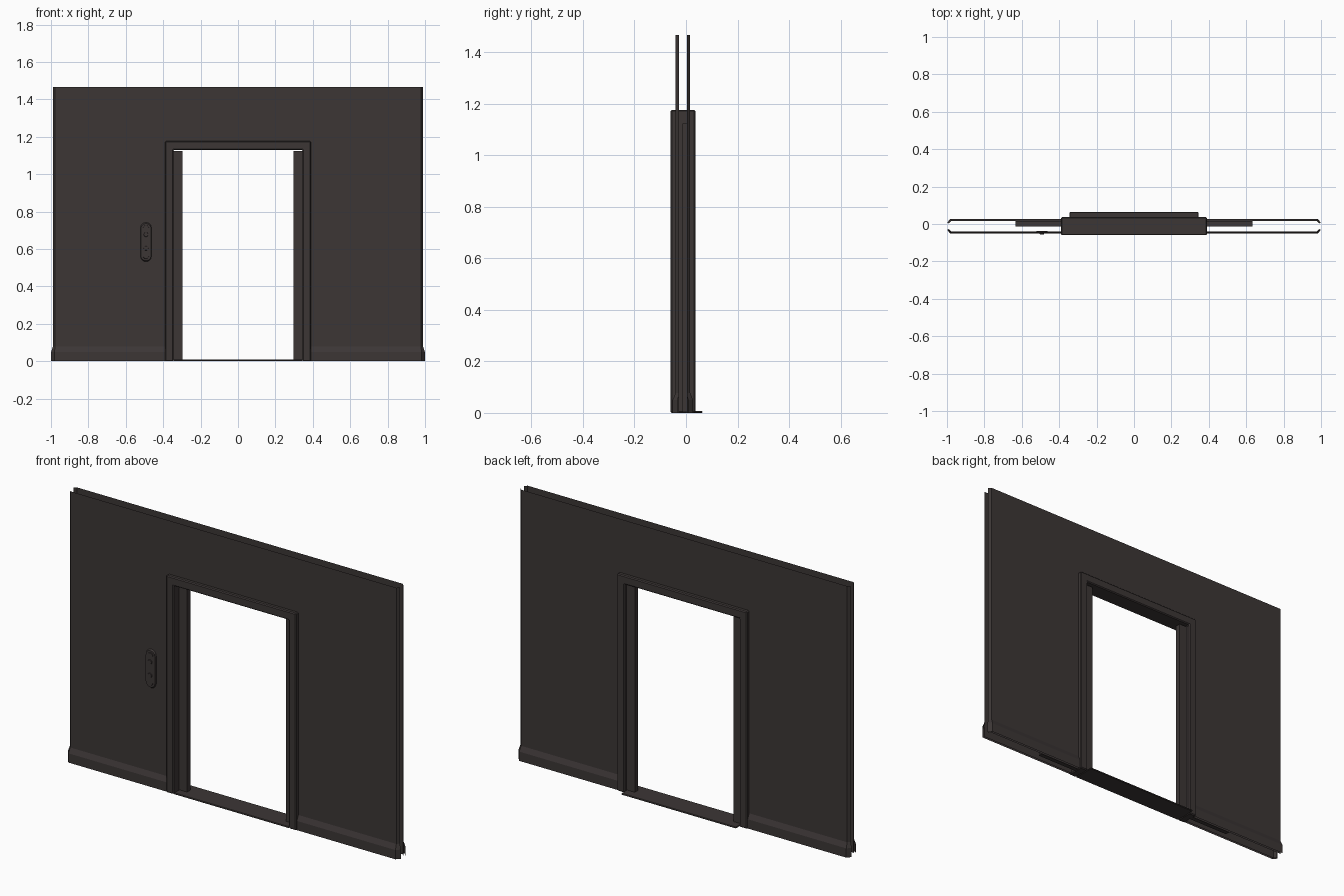
import bpy, bmesh, math

if "Cube" in bpy.data.objects:
    bpy.data.objects.remove(bpy.data.objects["Cube"])

YC = -0.012          # mid plane of the wall thickness
TOP = 1.467

mat = bpy.data.materials.new("dark_brown_metal")
mat.diffuse_color = (0.045, 0.037, 0.036, 1)
mat.use_nodes = True
mat.node_tree.nodes["Principled BSDF"].inputs["Base Color"].default_value = mat.diffuse_color


def make(name, bm, bevel=0):
    me = bpy.data.meshes.new(name)
    bm.to_mesh(me)
    bm.free()
    ob = bpy.data.objects.new(name, me)
    bpy.context.collection.objects.link(ob)
    me.materials.append(mat)
    if bevel:
        m = ob.modifiers.new("bevel", 'BEVEL')
        m.width, m.segments = bevel, 1
        m.limit_method = 'ANGLE'
    return ob


def faces(bm, polys):
    for p in polys:
        bm.faces.new([bm.verts.new(c) for c in p])


def prism(bm, outline, y0, y1, shrink=1.0):
    """Extrude an x/z outline from y0 to y1; the y0 end may be scaled."""
    cx = sum(p[0] for p in outline) / len(outline)
    cz = sum(p[1] for p in outline) / len(outline)
    a = [bm.verts.new((cx + (x - cx) * shrink, y0, cz + (z - cz) * shrink)) for x, z in outline]
    b = [bm.verts.new((x, y1, z)) for x, z in outline]
    n = len(a)
    bm.faces.new(a)
    bm.faces.new(b[::-1])
    for i in range(n):
        j = (i + 1) % n
        bm.faces.new((a[j], a[i], b[i], b[j]))
    bmesh.ops.recalc_face_normals(bm, faces=bm.faces)


def rect(x0, x1, z0, z1):
    return [(x0, z0), (x1, z0), (x1, z1), (x0, z1)]


def capsule(cx, z0, z1, r, n=6):
    pts = [(cx + r * math.cos(math.pi * i / n), z1 - r + r * math.sin(math.pi * i / n)) for i in range(n + 1)]
    pts += [(cx - r * math.cos(math.pi * i / n), z0 + r - r * math.sin(math.pi * i / n)) for i in range(n + 1)]
    return pts


# Thin wall skins and skirtings, front and back
for side, label in ((-1, "front"), (1, "back")):
    yf, ye = YC + side * 0.028, YC + side * 0.015      # skin face, folded edge
    bm = bmesh.new()
    U = [(-0.978, 0), (-0.37, 0), (-0.37, 1.15), (0.37, 1.15), (0.37, 0),
         (0.978, 0), (0.978, TOP), (-0.978, TOP)]
    faces(bm, [[(x, yf, z) for x, z in U]])
    for s in (-1, 1):
        q = [(s * 0.978, yf, 0), (s * 0.99, ye, 0), (s * 0.99, ye, TOP), (s * 0.978, yf, TOP)]
        faces(bm, [q if s > 0 else q[::-1]])
    if side > 0:
        bmesh.ops.reverse_faces(bm, faces=bm.faces)
    make(label + "_wall_skin", bm)

    bm = bmesh.new()
    # each row: outline along x as (x, half depth), with its height
    low = [(0.37, 0.040), (0.981, 0.040), (0.999, 0.020)]
    high = [(0.37, 0.028), (0.978, 0.028), (0.990, 0.015)]
    rows = [(low, 0.0), (low, 0.05), (high, 0.078)]
    for s in (-1, 1):
        for (ra, za), (rb, zb) in zip(rows, rows[1:]):
            for i in range(2):
                q = [(s * x, YC + side * h, z) for (x, h), z in
                     ((ra[i], za), (ra[i + 1], za), (rb[i + 1], zb), (rb[i], zb))]
                faces(bm, [q if s * side < 0 else q[::-1]])
    bmesh.ops.remove_doubles(bm, verts=bm.verts, dist=1e-5)
    make(label + "_skirting", bm)

# Door frame
bm = bmesh.new()
prism(bm, [(-0.39, 0), (-0.345, 0), (-0.345, 1.13), (0.345, 1.13), (0.345, 0),
           (0.39, 0), (0.39, 1.177), (-0.39, 1.177)], -0.06, 0.037)
make("door_frame", bm, 0.005)

# Threshold
bm = bmesh.new()
prism(bm, rect(-0.345, 0.345, 0, 0.008), -0.058, 0.064)
make("threshold", bm, 0.003)

# Sliding leaves, pushed back into the wall
for s, label in ((-1, "left"), (1, "right")):
    bm = bmesh.new()
    x0, x1 = sorted((s * 0.296, s * 0.634))
    prism(bm, rect(x0, x1, 0.003, 1.124), -0.013, 0.016)
    make(label + "_sliding_leaf", bm)

# Control plate with two buttons
yw = YC - 0.028
bm = bmesh.new()
prism(bm, capsule(-0.492, 0.53, 0.744, 0.03), yw - 0.008, yw + 0.002, 0.93)
make("control_plate", bm)
bm = bmesh.new()
prism(bm, capsule(-0.492, 0.546, 0.728, 0.017), yw - 0.011, yw - 0.006, 0.97)
make("control_inset", bm)
for z, label in ((0.677, "upper"), (0.604, "lower")):
    bm = bmesh.new()
    prism(bm, capsule(-0.492, z - 0.013, z + 0.013, 0.013), yw - 0.015, yw - 0.009, 0.85)
    bmesh.ops.remove_doubles(bm, verts=bm.verts, dist=1e-5)
    make(label + "_button", bm)
